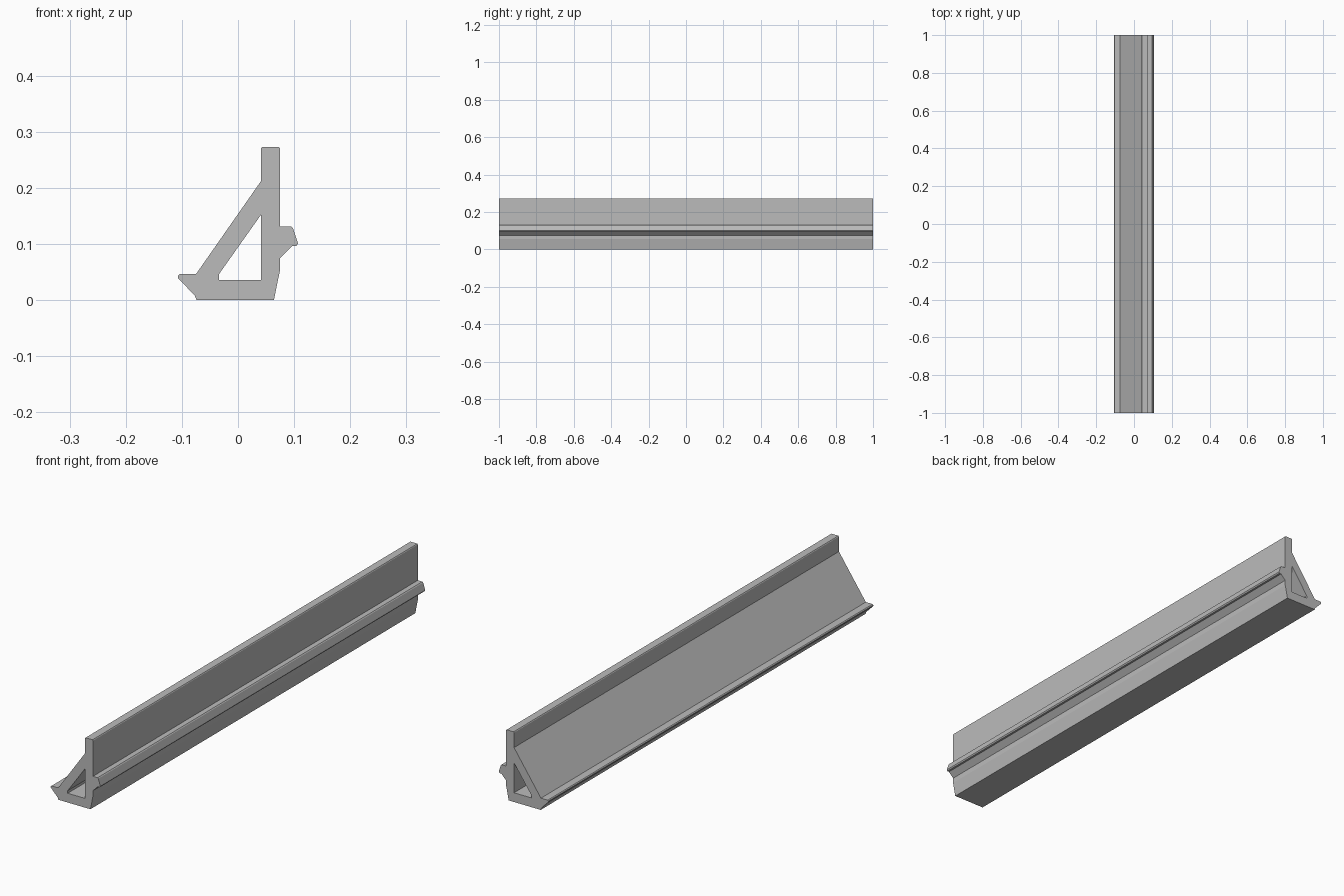
import bpy
import bmesh
from mathutils import Vector

cube = bpy.data.objects.get("Cube")
if cube:
    bpy.data.objects.remove(cube, do_unlink=True)

LENGTH = 2.0

# Cross-section in x, z: outer outline and the triangular hollow
OUTLINE = [
    (-0.074, 0), (0.064, 0), (0.075, 0.054), (0.075, 0.075),  # base and right side
    (0.096, 0.096), (0.104, 0.096), (0.107, 0.101),           # right lip
    (0.098, 0.128), (0.095, 0.131), (0.075, 0.131),
    (0.075, 0.27), (0.073, 0.273), (0.043, 0.273), (0.041, 0.27),  # upright
    (0.041, 0.212), (-0.075, 0.046),                          # sloping web
    (-0.104, 0.046), (-0.107, 0.043), (-0.107, 0.039),        # left lip
    (-0.077, 0.008),
]
HOLLOW = [(0.041, 0.036), (-0.034, 0.036), (-0.034, 0.046), (0.041, 0.152)]


def make_material(name, color):
    mat = bpy.data.materials.new(name)
    mat.use_nodes = True
    mat.diffuse_color = color
    mat.node_tree.nodes["Principled BSDF"].inputs["Base Color"].default_value = color
    return mat


def extrude_section(name, loops, length, mat):
    bm = bmesh.new()
    for loop in loops:
        verts = [bm.verts.new((x, -length / 2, z)) for x, z in loop]
        for a, b in zip(verts, verts[1:] + verts[:1]):
            bm.edges.new((a, b))
    bmesh.ops.triangle_fill(bm, use_beauty=True, edges=bm.edges[:],
                            normal=Vector((0, -1, 0)))
    swept = bmesh.ops.extrude_face_region(bm, geom=bm.faces[:], use_keep_orig=True)
    moved = [g for g in swept["geom"] if isinstance(g, bmesh.types.BMVert)]
    bmesh.ops.translate(bm, verts=moved, vec=(0, length, 0))
    bmesh.ops.recalc_face_normals(bm, faces=bm.faces[:])
    mesh = bpy.data.meshes.new(name)
    bm.to_mesh(mesh)
    bm.free()
    mesh.materials.append(mat)
    obj = bpy.data.objects.new(name, mesh)
    bpy.context.collection.objects.link(obj)
    return obj


# Hollow rail with an upright flange and two side lips
grey = make_material("plain grey", (0.5, 0.5, 0.5, 1))
extrude_section("extruded_rail", [OUTLINE, HOLLOW], LENGTH, grey)
